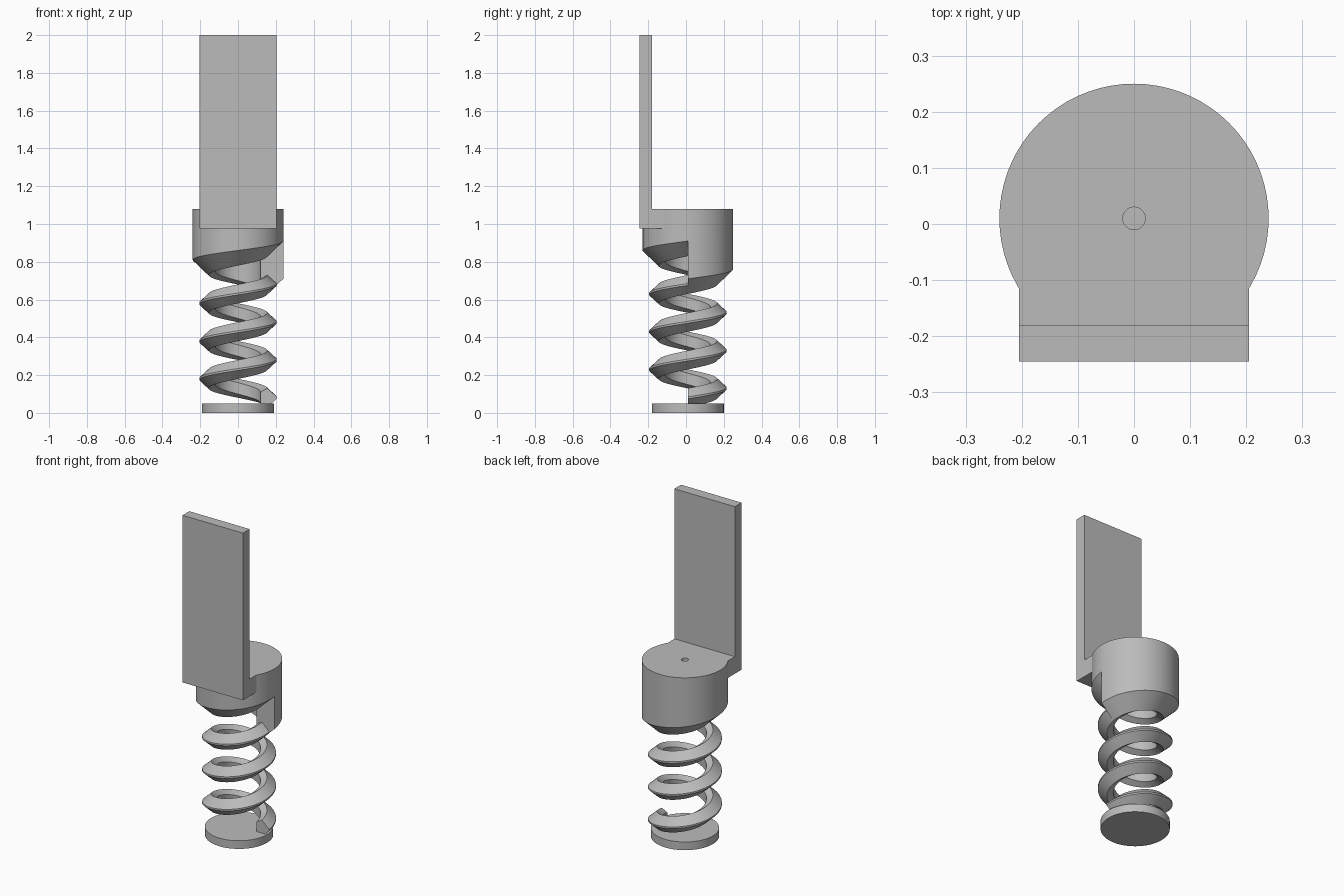
import bpy, bmesh, math

AXIS_Y, PITCH, START = 0.01, 0.2, 0.08
STEPS = 72  # segments per turn

cube = bpy.data.objects.get("Cube")
if cube:
    bpy.data.objects.remove(cube, do_unlink=True)

grey = bpy.data.materials.new("plain grey")
grey.use_nodes = True
COLOUR = (0.5, 0.5, 0.5, 1)
grey.diffuse_color = COLOUR
grey.node_tree.nodes["Principled BSDF"].inputs["Base Color"].default_value = COLOUR


def finish(bm, name, smooth=True):
    bmesh.ops.remove_doubles(bm, verts=bm.verts, dist=1e-5)
    bmesh.ops.recalc_face_normals(bm, faces=bm.faces)
    mesh = bpy.data.meshes.new(name)
    bm.to_mesh(mesh)
    bm.free()
    mesh.materials.append(grey)
    obj = bpy.data.objects.new(name, mesh)
    bpy.context.collection.objects.link(obj)
    if smooth:
        bpy.ops.object.select_all(action='DESELECT')
        obj.select_set(True)
        bpy.context.view_layer.objects.active = obj
        bpy.ops.object.shade_smooth_by_angle(angle=math.radians(25))
    return obj


def sweep(bm, profile, turns):
    """Turn a closed (radius, z) profile, given as a function of height, round the axis."""
    rings = []
    for i in range(int(turns * STEPS) + 1):
        a = math.tau * i / STEPS
        rings.append([bm.verts.new((r * math.cos(a), AXIS_Y + r * math.sin(a), z))
                      for r, z in profile(PITCH * i / STEPS)])
    for p, q in zip(rings, rings[1:]):
        for j in range(len(p)):
            k = (j + 1) % len(p)
            bm.faces.new((p[j], p[k], q[k], q[j]))
    return rings[0], rings[-1]


def prism(bm, points, half_width):
    """Extrude a (y, z) outline sideways, equally to both sides."""
    face = bm.faces.new([bm.verts.new((-half_width, y, z)) for y, z in points])
    new = bmesh.ops.extrude_face_region(bm, geom=[face])["geom"]
    moved = [v for v in new if isinstance(v, bmesh.types.BMVert)]
    bmesh.ops.translate(bm, verts=moved, vec=(2 * half_width, 0, 0))


# Round foot
bm = bmesh.new()
sweep(bm, lambda h: [(0, 0), (0.19, 0), (0.19, 0.05), (0, 0.05)], 1)
bmesh.ops.remove_doubles(bm, verts=bm.verts, dist=1e-5)
bmesh.ops.dissolve_degenerate(bm, edges=bm.edges, dist=1e-5)
finish(bm, "foot_disc")

# Coil with a faceted section
SECTION = [(0.12, 0.03), (0.12, -0.03), (0.155, -0.05),
           (0.205, -0.005), (0.205, 0.005), (0.155, 0.05)]
bm = bmesh.new()
first, last = sweep(bm, lambda h: [(r, START + h + z) for r, z in SECTION], 3)
bm.faces.new(first)
bm.faces.new(last)
finish(bm, "coil_spring")

# Hollow collar whose lower rim follows the last turn of the coil
RIM = START + 3 * PITCH


def collar(h):
    z = RIM + h
    return [(0.12, z - 0.03), (0.155, z - 0.05), (0.24, z + 0.03),
            (0.24, 1.08), (0.02, 1.08), (0.02, 1.03), (0.12, 1.03)]


bm = bmesh.new()
first, last = sweep(bm, collar, 1)
bm.faces.new(first[:3] + last[2::-1])  # step between the two rim ends
finish(bm, "collar")

# Upright plate with a ledge reaching into the collar
bm = bmesh.new()
prism(bm, [(-0.245, 0.975), (-0.115, 0.975), (-0.115, 1.08),
           (-0.18, 1.08), (-0.18, 2.0), (-0.245, 2.0)], 0.205)
finish(bm, "upright_plate", smooth=False)
